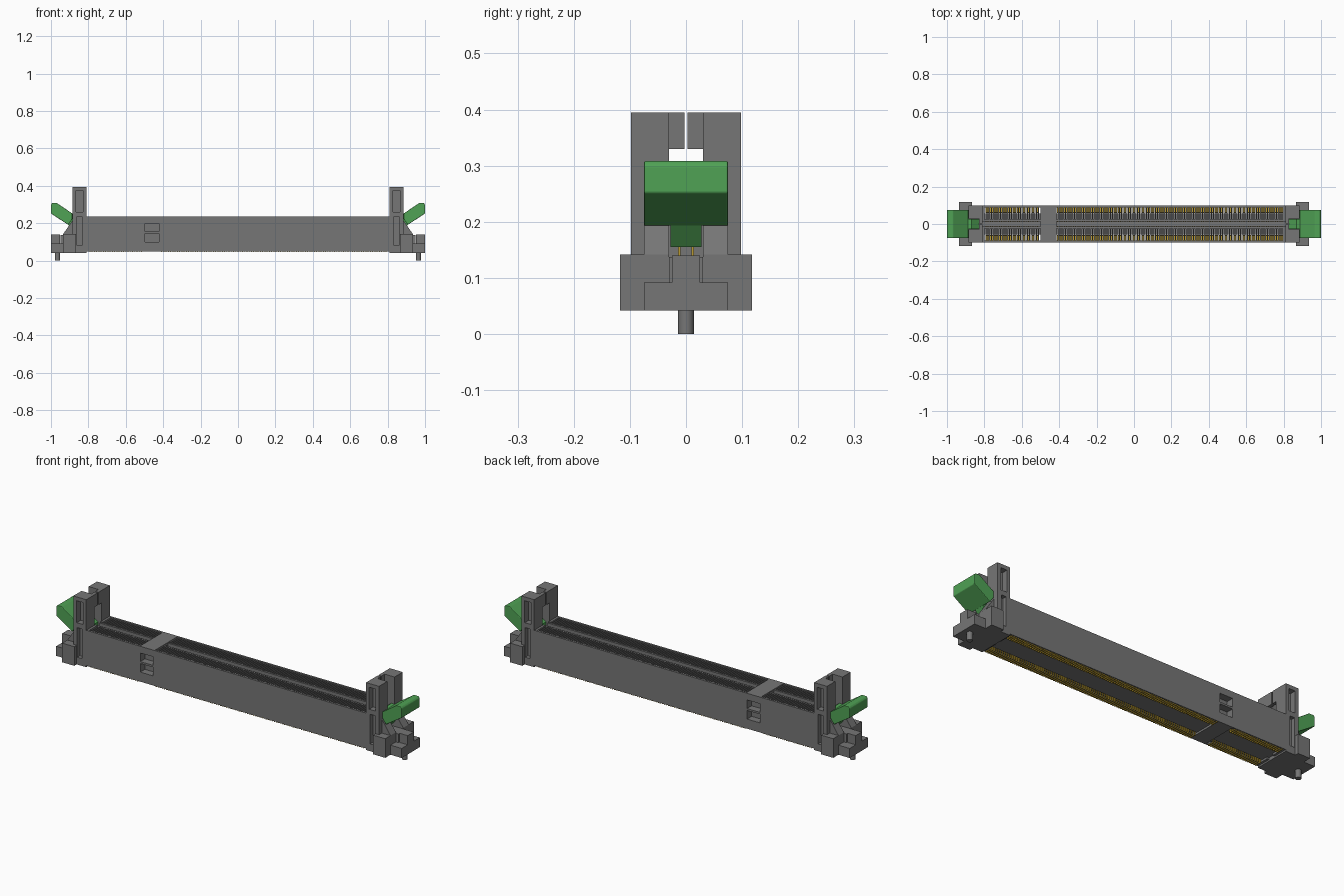
import bpy, bmesh, math
from mathutils import Vector

if "Cube" in bpy.data.objects:
    bpy.data.objects.remove(bpy.data.objects["Cube"], do_unlink=True)


def material(name, rgb):
    m = bpy.data.materials.new(name)
    m.use_nodes = True
    m.diffuse_color = (*rgb, 1)
    m.node_tree.nodes["Principled BSDF"].inputs["Base Color"].default_value = (*rgb, 1)
    return m


GREY = material("grey plastic", (0.18, 0.18, 0.18))
GREEN = material("green plastic", (0.08, 0.36, 0.09))
GOLD = material("gold contact", (0.5, 0.33, 0.03))


def add_box(bm, x0, x1, y0, y1, z0, z1):
    v = [bm.verts.new((x, y, z)) for x in (x0, x1) for y in (y0, y1) for z in (z0, z1)]
    for f in ((0, 1, 3, 2), (4, 6, 7, 5), (0, 4, 5, 1), (2, 3, 7, 6), (0, 2, 6, 4), (1, 5, 7, 3)):
        bm.faces.new([v[i] for i in f])


def add_prism(bm, profile, y0, y1):
    """Extrude an (x, z) outline from y0 to y1."""
    a = [bm.verts.new((x, y0, z)) for x, z in profile]
    b = [bm.verts.new((x, y1, z)) for x, z in profile]
    bm.faces.new(a)
    bm.faces.new(b[::-1])
    for i in range(len(a)):
        j = (i + 1) % len(a)
        bm.faces.new((a[i], b[i], b[j], a[j]))


def finish(name, bm, mat):
    bmesh.ops.recalc_face_normals(bm, faces=bm.faces[:])
    me = bpy.data.meshes.new(name)
    bm.to_mesh(me)
    bm.free()
    me.materials.append(mat)
    ob = bpy.data.objects.new(name, me)
    bpy.context.collection.objects.link(ob)
    return ob


def boxes(name, items, mat, mirror_y=False):
    bm = bmesh.new()
    for x0, x1, y0, y1, z0, z1 in items:
        add_box(bm, x0, x1, y0, y1, z0, z1)
        if mirror_y:
            add_box(bm, x0, x1, -y1, -y0, z0, z1)
    return finish(name, bm, mat)


def cut(ob, items):
    """Cut box-shaped recesses, mirrored front to back."""
    cutter = boxes("cutter", items, GREY, True)
    cutter.hide_render = True
    mod = ob.modifiers.new("recess", 'BOOLEAN')
    mod.operation = 'DIFFERENCE'
    mod.solver = 'EXACT'
    mod.object = cutter
    bpy.context.view_layer.objects.active = ob
    bpy.ops.object.modifier_apply(modifier=mod.name)
    bpy.data.objects.remove(cutter, do_unlink=True)


def bevel(ob, width, segments=2):
    mod = ob.modifiers.new("rounding", 'BEVEL')
    mod.width = width
    mod.segments = segments
    mod.limit_method = 'ANGLE'


BOT, TOP = 0.05, 0.235
KEY0, KEY1 = -0.5, -0.415      # key bridge along x

# Long housing: outer walls, with two stacked windows beside the key
walls = boxes("side_walls", [(-0.81, 0.81, 0.088, 0.098, BOT, TOP)], GREY, True)
windows = [(-0.497, -0.422, 0.06, 0.12, z, z + 0.045) for z in (0.1, 0.155)]
cut(walls, windows)

# Card slot rails, floor and solid key bridge
boxes("slot_rails", [(-0.81, 0.81, 0.013, 0.023, 0.06, TOP - 0.004)], GREY, True)
boxes("slot_floor", [(-0.81, 0.81, -0.013, 0.013, 0.06, 0.137)], GREY)
boxes("groove_floor", [(-0.81, 0.81, 0.023, 0.055, 0.06, 0.14)], GREY, True)
boxes("key_bridge", [(-0.46, KEY1, -0.013, 0.013, BOT, TOP),
                     (KEY0, KEY1, -0.06, 0.06, BOT, TOP)], GREY)
bridge = boxes("key_bridge_side", [(KEY0, KEY1, 0.05, 0.09, BOT, TOP)], GREY, True)
cut(bridge, windows)
boxes("end_blocks", [(x, x + 0.012, 0.02, 0.09, BOT, TOP)
                     for x in (-0.81, 0.798)], GREY, True)

# Comb ribs and one contact in each groove between them
PITCH = 0.012
slots = [x for x in (-0.792 + PITCH * i for i in range(133))
         if x < KEY0 - 0.004 or x > KEY1 + 0.004]
boxes("comb_ribs", [(x + 0.003, x + 0.009, 0.02, 0.09, 0.065, TOP - 0.002)
                    for x in slots], GREY, True)
contacts = []
for x in slots:
    a, b = x - 0.0025, x + 0.0025
    contacts += [(a, b, 0.01, 0.013, 0.138, 0.2),       # spring in the card slot
                 (a, b, 0.058, 0.064, 0.05, 0.17),      # upright
                 (a, b, 0.058, 0.094, 0.045, 0.05)]     # solder foot
boxes("contacts", contacts, GOLD, True)

# Both ends, mirrored left to right
for side, s in (("left", 1), ("right", -1)):
    def end(ob):
        if s < 0:
            me = ob.data
            for v in me.vertices:
                v.co.x *= -1
            me.flip_normals()
        return ob

    # Guide tower: two posts with recessed fronts
    posts = boxes(side + "_tower_posts", [(0.81, 0.885, 0.03, 0.098, BOT, 0.395)], GREY, True)
    cut(posts, [(0.828, 0.865, 0.065, 0.12, 0.26, 0.375),
                (0.833, 0.862, 0.075, 0.12, 0.08, 0.235)])
    end(posts)
    # Thin inner web with a narrow card slit
    end(boxes(side + "_tower_web", [(0.81, 0.828, 0.003, 0.031, 0.33, 0.395)], GREY, True))
    end(boxes(side + "_tower_sill", [(0.81, 0.95, -0.03, 0.03, 0.042, 0.137)], GREY))

    # Base plate, side lugs and raised end stop
    end(boxes(side + "_base_plate", [(0.81, 0.935, -0.098, 0.098, 0.042, 0.06),
                                     (0.88, 1.0, -0.075, 0.075, 0.042, 0.092)], GREY))
    end(boxes(side + "_side_lugs", [(0.865, 0.935, 0.07, 0.118, 0.042, 0.142)], GREY, True))
    end(boxes(side + "_end_stop", [(0.953, 1.0, -0.025, 0.025, 0.09, 0.14)], GREY))

    # Sloped gussets carrying the latch
    bm = bmesh.new()
    for y0, y1 in ((0.03, 0.075), (-0.075, -0.03)):
        add_prism(bm, [(0.88, 0.06), (0.935, 0.06), (0.935, 0.142), (0.885, 0.215), (0.88, 0.215)], y0, y1)
    end(finish(side + "_gussets", bm, GREY))

    # Latch: wide thumb lever and narrow stem
    bm = bmesh.new()
    add_prism(bm, [(0.886, 0.222), (0.908, 0.192), (1.0, 0.252), (1.0, 0.3),
                   (0.993, 0.308), (0.968, 0.308), (0.886, 0.252)], -0.075, 0.075)
    bevel(end(finish(side + "_latch_lever", bm, GREEN)), 0.003)
    bm = bmesh.new()
    add_prism(bm, [(0.83, 0.165), (0.845, 0.155), (0.88, 0.155), (0.912, 0.196),
                   (0.9, 0.25), (0.87, 0.255), (0.83, 0.225)], -0.028, 0.028)
    end(finish(side + "_latch_stem", bm, GREEN))

    # Round locating peg
    bm = bmesh.new()
    bmesh.ops.create_cone(bm, cap_ends=True, segments=24, radius1=0.014, radius2=0.014, depth=0.05)
    bmesh.ops.translate(bm, verts=bm.verts[:], vec=Vector((0.965, 0, 0.025)))
    peg = end(finish(side + "_peg", bm, GREY))
    bpy.ops.object.select_all(action='DESELECT')
    peg.select_set(True)
    bpy.context.view_layer.objects.active = peg
    bpy.ops.object.shade_smooth_by_angle(angle=math.radians(40))
